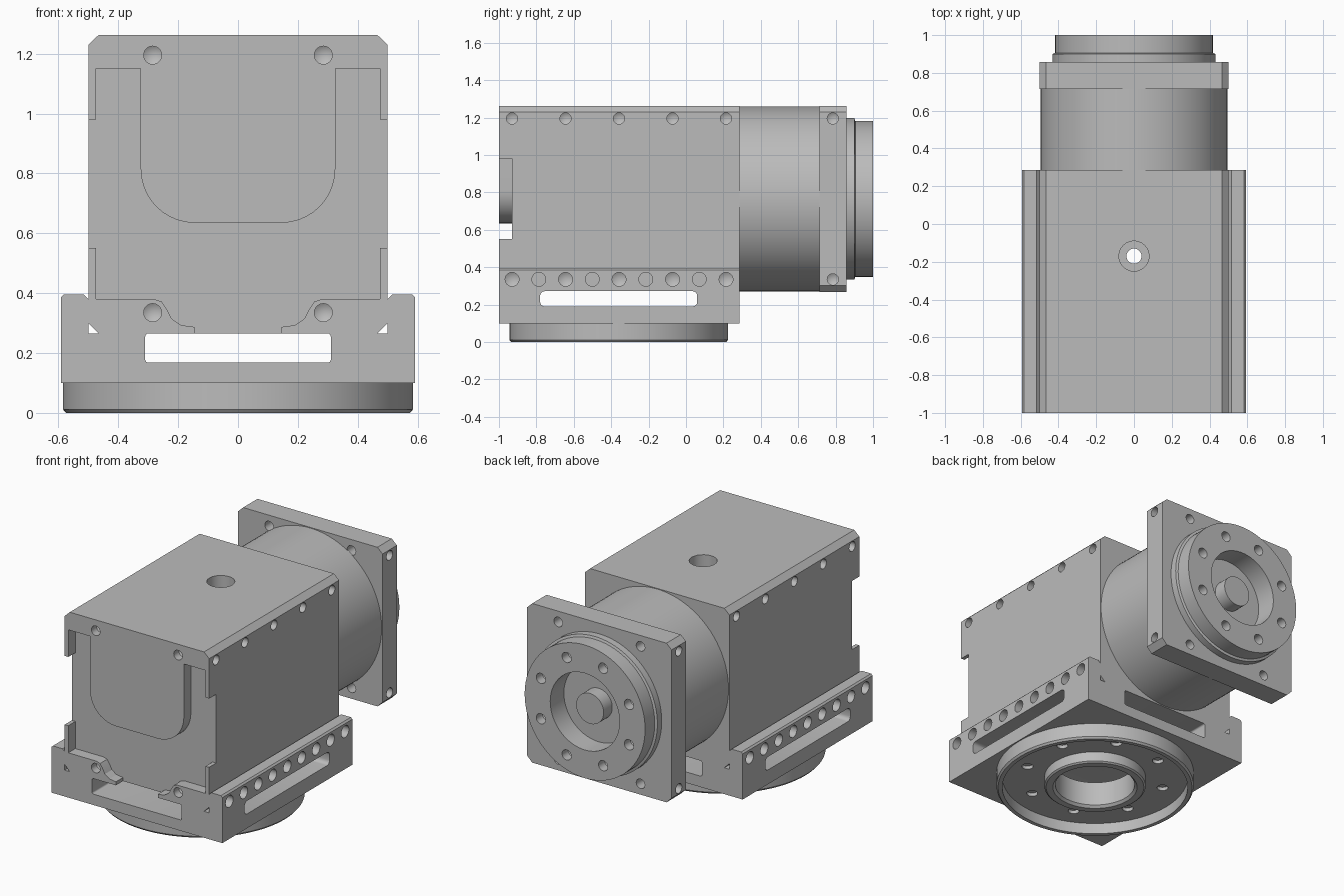
import bpy, bmesh, math
from mathutils import Matrix, Vector

if "Cube" in bpy.data.objects:
    bpy.data.objects.remove(bpy.data.objects["Cube"])

grey = bpy.data.materials.new("machined_grey")
grey.diffuse_color = (0.5, 0.5, 0.5, 1)
grey.use_nodes = True
grey.node_tree.nodes["Principled BSDF"].inputs["Base Color"].default_value = grey.diffuse_color
AXIS_Z = 0.765          # height of the rear drive axis
TABLE_Y = -0.36         # centre of the turntable


def make(name, bm):
    bmesh.ops.remove_doubles(bm, verts=bm.verts, dist=1e-5)
    bmesh.ops.recalc_face_normals(bm, faces=bm.faces)
    me = bpy.data.meshes.new(name)
    bm.to_mesh(me)
    bm.free()
    ob = bpy.data.objects.new(name, me)
    bpy.context.collection.objects.link(ob)
    me.materials.append(grey)
    return ob


def add_prism(bm, pts, y0, y1):
    """Front (x, z) outline extruded along y."""
    f = bm.faces.new([bm.verts.new((x, y0, z)) for x, z in pts])
    r = bmesh.ops.extrude_face_region(bm, geom=[f])
    vs = [v for v in r["geom"] if isinstance(v, bmesh.types.BMVert)]
    bmesh.ops.translate(bm, verts=vs, vec=(0, y1 - y0, 0))


def prism(name, pts, y0, y1):
    bm = bmesh.new()
    add_prism(bm, pts, y0, y1)
    return make(name, bm)


def add_lathe(bm, prof, origin, direction, seg):
    """(radius, distance) profile turned about a line."""
    mat = Matrix.Translation(origin) @ Vector(direction).to_track_quat('Z', 'Y').to_matrix().to_4x4()
    rings = []
    for r, h in prof:
        if r == 0:
            rings.append([bm.verts.new(mat @ Vector((0, 0, h)))] * seg)
        else:
            rings.append([bm.verts.new(mat @ Vector((r * math.cos(2 * math.pi * i / seg),
                                                     r * math.sin(2 * math.pi * i / seg), h)))
                          for i in range(seg)])
    for a, b in zip(rings, rings[1:]):
        for i in range(seg):
            j = (i + 1) % seg
            vs = list(dict.fromkeys((a[i], a[j], b[j], b[i])))
            if len(vs) > 2:
                bm.faces.new(vs)


def lathe(name, prof, origin, direction, seg=96):
    bm = bmesh.new()
    add_lathe(bm, prof, origin, direction, seg)
    return make(name, bm)


def holes(spots):
    """Drilled-hole cutters: (position, inward direction, radius, depth, tip)."""
    bm = bmesh.new()
    for pos, d, r, depth, tip in spots:
        add_lathe(bm, [(0, -0.02), (r, -0.02), (r, depth), (0, depth + tip)], pos, d, 24)
    return make("cutter", bm)


def cut(ob, *cutters):
    for c in cutters:
        c.hide_render = True
        m = ob.modifiers.new("cut", 'BOOLEAN')
        m.operation, m.solver, m.object = 'DIFFERENCE', 'EXACT', c
        bpy.context.view_layer.objects.active = ob
        bpy.ops.object.modifier_apply(modifier=m.name)
        bpy.data.objects.remove(c)


def smooth(ob):
    bpy.ops.object.select_all(action='DESELECT')
    ob.select_set(True)
    bpy.context.view_layer.objects.active = ob
    bpy.ops.object.shade_smooth_by_angle(angle=math.radians(25))


def mirror(half):
    return half + [(-x, z) for x, z in reversed(half)]


def rounded(x0, x1, z0, z1, r):
    pts = []
    for cx, cz, a in ((x1 - r, z1 - r, 0), (x0 + r, z1 - r, 90), (x0 + r, z0 + r, 180), (x1 - r, z0 + r, 270)):
        for k in range(5):
            t = math.radians(a + k * 22.5)
            pts.append((cx + r * math.cos(t), cz + r * math.sin(t)))
    return pts


# Housing: base ledges and upper box in one profile
housing = prism("housing", mirror([(0.592, 0.1), (0.592, 0.385), (0.582, 0.395), (0.515, 0.395),
                                   (0.5, 0.38), (0.5, 1.23), (0.465, 1.263)]), -1, 0.285)

# Front recess surrounding a raised U-shaped pad
u_arc = [(0.145 + 0.18 * math.cos(t), 0.815 - 0.18 * math.sin(t))
         for t in [math.pi / 2 * k / 10 for k in range(11)]]
right = [(x, z) for x, z in reversed(u_arc)] + [(0.325, 1.15), (0.475, 1.15), (0.475, 0.38), (0.28, 0.38),
         (0.255, 0.372), (0.24, 0.35), (0.222, 0.315), (0.19, 0.293), (0.145, 0.287), (0.145, 0.22)]
recess = prism("cutter", right + [(-x, z) for x, z in reversed(right)], -1.02, -0.93)
cut(housing, recess)

# Side notches, cable slots and corner channels
for s in (-1, 1):
    cut(housing, prism("cutter", [(s * 0.46, 0.55), (s * 0.6, 0.55), (s * 0.6, 0.98), (s * 0.46, 0.98)], -1.02, -0.93))
    cut(housing, prism("cutter", [(s * 0.5, 0.265), (s * 0.5, 0.3), (s * 0.465, 0.265)], -1.1, 0.4))
cut(housing, prism("cutter", rounded(-0.31, 0.31, 0.168, 0.265, 0.01), -1.1, 0.4))
side_slot = prism("cutter", rounded(-0.78, 0.06, 0.19, 0.272, 0.025), -0.8, 0.8)
side_slot.data.transform(Matrix.Rotation(math.pi / 2, 4, 'Z'))
cut(housing, side_slot)

# Screw and dowel holes in the housing
spots = [((x, -1, z), (0, 1, 0), 0.03, 0.05, 0.018) for x in (-0.285, 0.285) for z in (0.335, 1.195)]
for s in (-1, 1):
    for k in range(5):
        y = -0.93 + k * 0.286
        spots.append(((s * 0.5, y, 1.195), (-s, 0, 0), 0.03, 0.05, 0.018))
        spots.append(((s * 0.592, y, 0.335), (-s, 0, 0), 0.037, 0.05, 0.02))
        if k < 4:
            spots.append(((s * 0.592, y + 0.143, 0.335), (-s, 0, 0), 0.037, 0.05, 0))
cut(housing, holes(spots))

# Top cable hole and bottom bore
cut(housing, holes([((0, -0.17, 1.263), (0, 0, -1), 0.08, 0.12, 0)]))
cut(housing, holes([((0, -0.17, 1.2), (0, 0, -1), 0.04, 0.98, 0)]))
bore = lathe("cutter", [(0, 0.05), (0.235, 0.05), (0.235, 0.2), (0, 0.2)], (0, TABLE_Y, 0), (0, 0, 1))
cut(housing, bore)
smooth(housing)

# Turntable: hollow rim with an inner collar
table = lathe("turntable", [(0.235, 0.1), (0.585, 0.1), (0.585, 0.012), (0.575, 0), (0.55, 0), (0.55, 0.07),
                            (0.3, 0.07), (0.3, 0.008), (0.29, 0), (0.25, 0), (0.235, 0.015), (0.235, 0.1)],
              (0, TABLE_Y, 0), (0, 0, 1))
ring = [math.radians(22.5 + 45 * k) for k in range(8)]
cut(table, holes([((0.42 * math.cos(a), TABLE_Y + 0.42 * math.sin(a), 0.07), (0, 0, 1), 0.033, 0.022, 0)
                  for a in ring]))
smooth(table)

# Rear barrel
smooth(lathe("barrel", [(0, 0.28), (0.494, 0.28), (0.494, 0.72), (0, 0.72)], (0, 0, AXIS_Z), (0, 1, 0)))

# Square flange with chamfered corners
flange = prism("flange", mirror([(0.465, 0.267), (0.5, 0.302), (0.5, 1.23), (0.465, 1.263)]), 0.715, 0.857)
spots = [((x, 0.857, z), (0, -1, 0), 0.03, 0.2, 0) for x in (-0.285, 0.285) for z in (0.335, 1.195)]
spots += [((s * 0.5, 0.785, z), (-s, 0, 0), 0.03, 0.05, 0.018) for s in (-1, 1) for z in (0.335, 1.195)]
cut(flange, holes(spots))
smooth(flange)

# Output disc with recessed centre, shaft stub and bolt circle
disc = lathe("output_disc", [(0, 0.95), (0.095, 0.95), (0.095, 0.865), (0.24, 0.865), (0.24, 1), (0.417, 1),
                             (0.417, 0.905), (0.432, 0.9), (0.432, 0.85), (0, 0.85)],
             (0, 0, AXIS_Z), (0, 1, 0))
cut(disc, holes([((0.33 * math.cos(a), 1, AXIS_Z + 0.33 * math.sin(a)), (0, -1, 0), 0.032, 0.06, 0.015)
                 for a in ring]))
smooth(disc)
